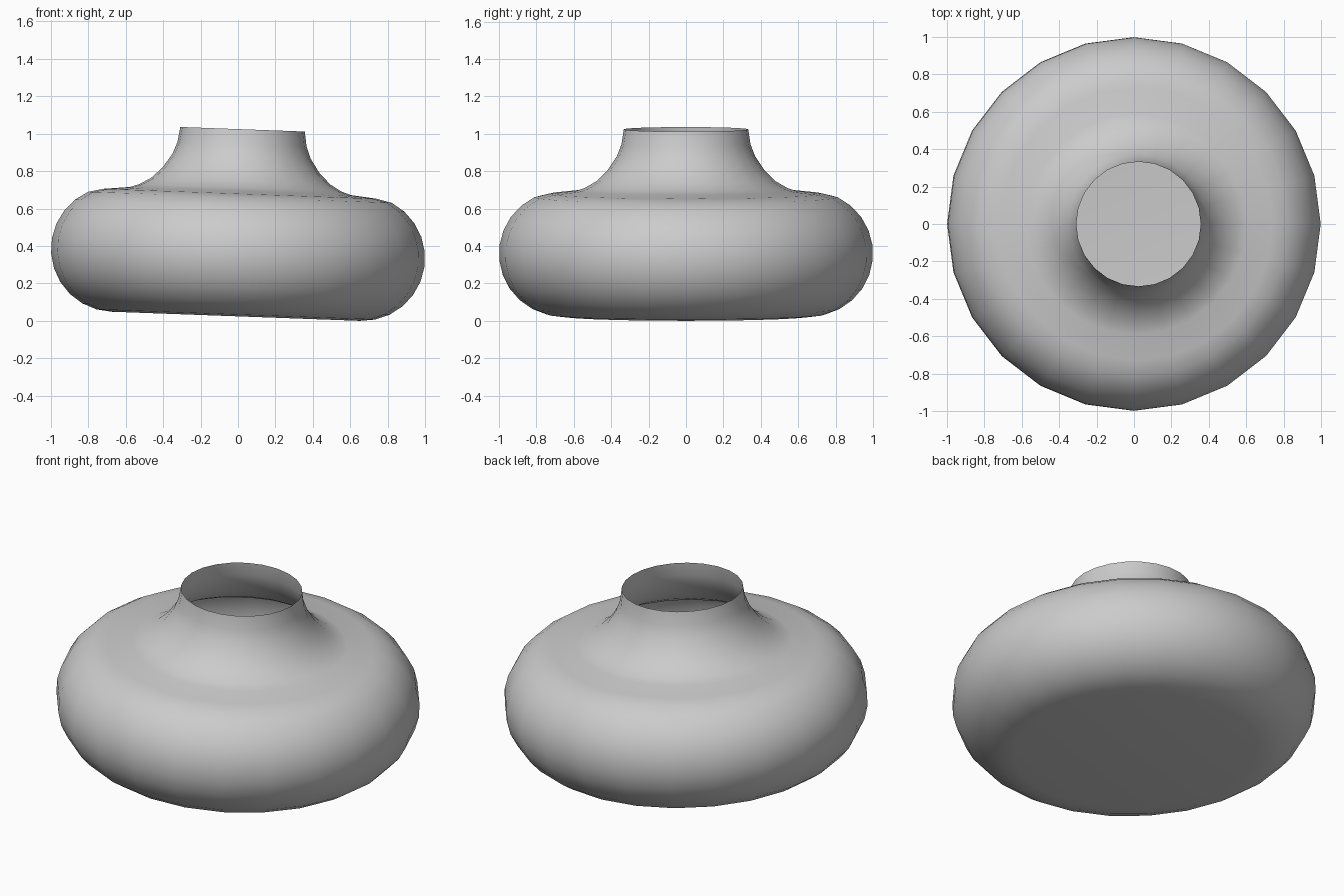
import bpy, bmesh, math
from mathutils import Matrix, Vector

cube = bpy.data.objects.get("Cube")
if cube:
    bpy.data.objects.remove(cube, do_unlink=True)

SEGMENTS = 24
TUBE = 0.335          # radius of the rounded belly
TILT = math.radians(2.1)

# Clay material
clay = bpy.data.materials.new("plain_grey")
clay.use_nodes = True
grey = (0.6, 0.6, 0.6, 1)
clay.diffuse_color = grey
clay.node_tree.nodes["Principled BSDF"].inputs["Base Color"].default_value = grey

# Belly profile: rounded side from the base edge up to the shoulder
profile = []
for i in range(13):
    a = math.radians(-90 + i * 14)
    profile.append((1 - TUBE + TUBE * math.cos(a), TUBE + TUBE * math.sin(a)))
profile[-1] = (0.73, 0.655)

# Shoulder and flared neck, open at the rim
profile += [(0.59, 0.67), (0.54, 0.687), (0.48, 0.722), (0.42, 0.78),
            (0.37, 0.855), (0.345, 0.92), (0.333, 1.0)]

# Turn the profile around the axis
bm = bmesh.new()
rings = []
for r, z in profile:
    rings.append([bm.verts.new((r * math.cos(k * math.tau / SEGMENTS),
                                r * math.sin(k * math.tau / SEGMENTS), z))
                  for k in range(SEGMENTS)])
for low, high in zip(rings, rings[1:]):
    for k in range(SEGMENTS):
        n = (k + 1) % SEGMENTS
        bm.faces.new((low[k], low[n], high[n], high[k]))

# Flat base
bm.faces.new(list(reversed(rings[0])))

# Lean slightly to the left about the middle of the belly, then stand on the ground
lean = Matrix.Rotation(TILT, 4, 'Y')
pivot = Vector((0, 0, TUBE))
for v in bm.verts:
    v.co = lean @ (v.co - pivot)
lowest = min(v.co.z for v in bm.verts)
for v in bm.verts:
    v.co.z -= lowest

mesh = bpy.data.meshes.new("vase_body")
bm.to_mesh(mesh)
bm.free()
mesh.materials.append(clay)
vase = bpy.data.objects.new("vase_body", mesh)
bpy.context.collection.objects.link(vase)

# Smooth shading
bpy.context.view_layer.objects.active = vase
vase.select_set(True)
bpy.ops.object.shade_smooth_by_angle(angle=math.radians(40))
